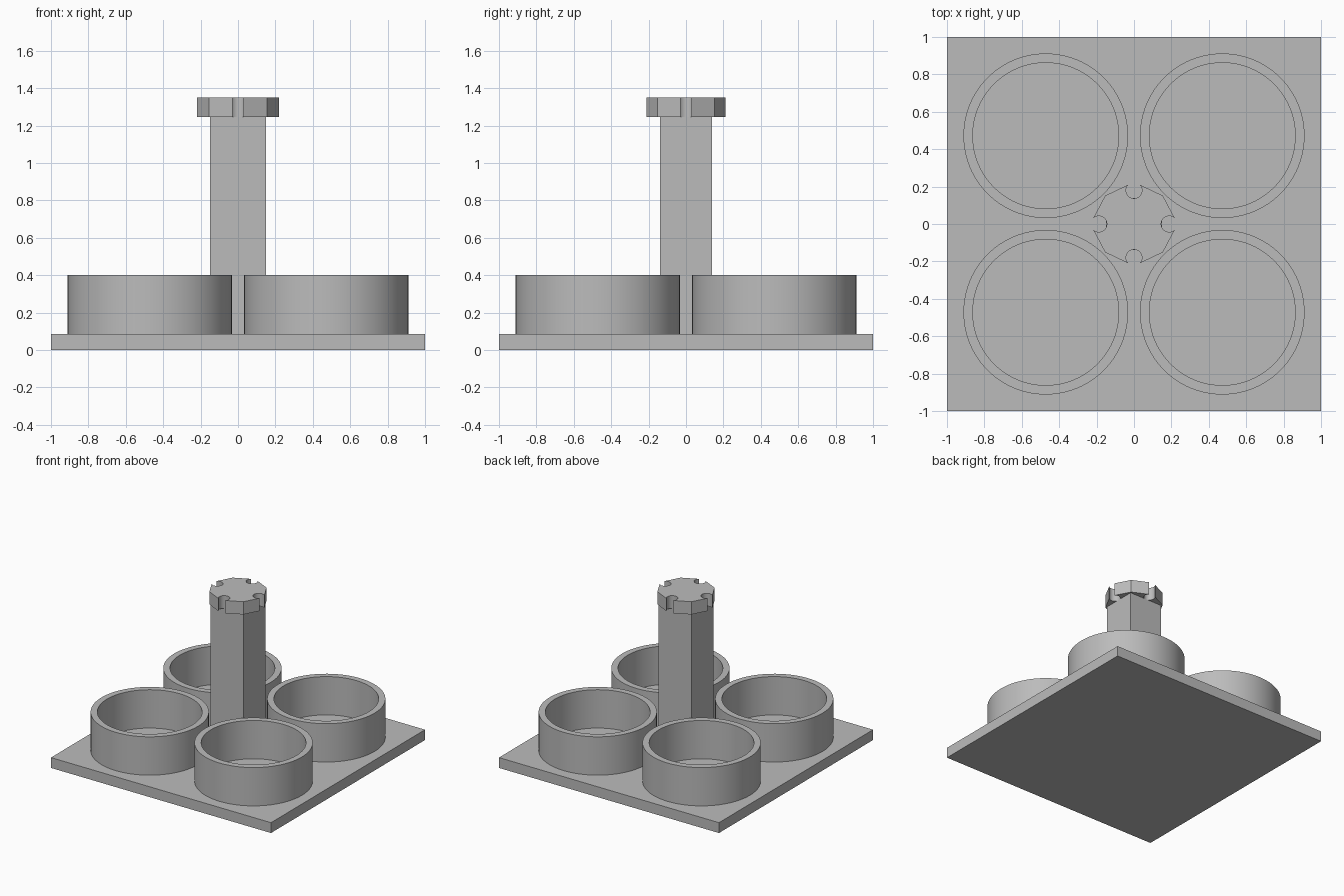
import bpy
import bmesh
from math import cos, sin, pi, radians

if "Cube" in bpy.data.objects:
    bpy.data.objects.remove(bpy.data.objects["Cube"], do_unlink=True)

grey = bpy.data.materials.new("plain grey")
grey.use_nodes = True
colour = (0.5, 0.5, 0.5, 1)
grey.diffuse_color = colour
grey.node_tree.nodes["Principled BSDF"].inputs["Base Color"].default_value = colour


def finish(bm, name):
    bmesh.ops.recalc_face_normals(bm, faces=bm.faces)
    mesh = bpy.data.meshes.new(name)
    bm.to_mesh(mesh)
    bm.free()
    mesh.materials.append(grey)
    obj = bpy.data.objects.new(name, mesh)
    bpy.context.collection.objects.link(obj)
    bpy.ops.object.select_all(action="DESELECT")
    obj.select_set(True)
    bpy.context.view_layer.objects.active = obj
    bpy.ops.object.shade_smooth_by_angle(angle=radians(30))
    return obj


def prism(name, outline, bottom, top):
    """Extrude a flat outline from bottom to top."""
    bm = bmesh.new()
    face = bm.faces.new([bm.verts.new((x, y, bottom)) for x, y in outline])
    result = bmesh.ops.extrude_face_region(bm, geom=[face], use_keep_orig=True)
    verts = [v for v in result["geom"] if isinstance(v, bmesh.types.BMVert)]
    bmesh.ops.translate(bm, vec=(0, 0, top - bottom), verts=verts)
    return finish(bm, name)


def rectangle(hx, hy):
    return [(-hx, -hy), (hx, -hy), (hx, hy), (-hx, hy)]


def ring(name, cx, cy, outer, inner, bottom, top, sides=96):
    """Open tube with a flat rim, made by joining four circles."""
    bm = bmesh.new()
    loops = []
    for r, z in ((outer, bottom), (outer, top), (inner, top), (inner, bottom)):
        angles = [2 * pi * i / sides for i in range(sides)]
        loops.append([bm.verts.new((cx + r * cos(a), cy + r * sin(a), z)) for a in angles])
    for k in range(4):
        a, b = loops[k], loops[(k + 1) % 4]
        for i in range(sides):
            j = (i + 1) % sides
            bm.faces.new((a[i], a[j], b[j], b[i]))
    return finish(bm, name)


# Base plate and central post
PLATE_TOP, CAP_BOTTOM = 0.085, 1.245
prism("base_plate", rectangle(1, 1), 0, PLATE_TOP)
prism("centre_post", rectangle(0.15, 0.14), PLATE_TOP, CAP_BOTTOM)

# Four round holders
for side, sx in (("right", -1), ("left", 1)):
    for end, sy in (("front", -1), ("back", 1)):
        ring(f"{end}_{side}_holder", sx * 0.472, sy * 0.472, 0.44, 0.39, PLATE_TOP, 0.4)

# Faceted cap with a round notch on each side
outline = []
notch_radius, steps = 0.043, 16
for q in range(4):
    turn = q * pi / 2
    reach = 0.188 if q % 2 == 0 else 0.18
    for i in range(steps + 1):
        a = turn - pi / 4 - 1.5 * pi * i / steps
        outline.append((reach * cos(turn) + notch_radius * cos(a),
                        reach * sin(turn) + notch_radius * sin(a)))
    corner = turn + pi / 4
    outline.append((0.218 * cos(corner), 0.214 * sin(corner)))
prism("notched_cap", outline, CAP_BOTTOM, 1.35)
